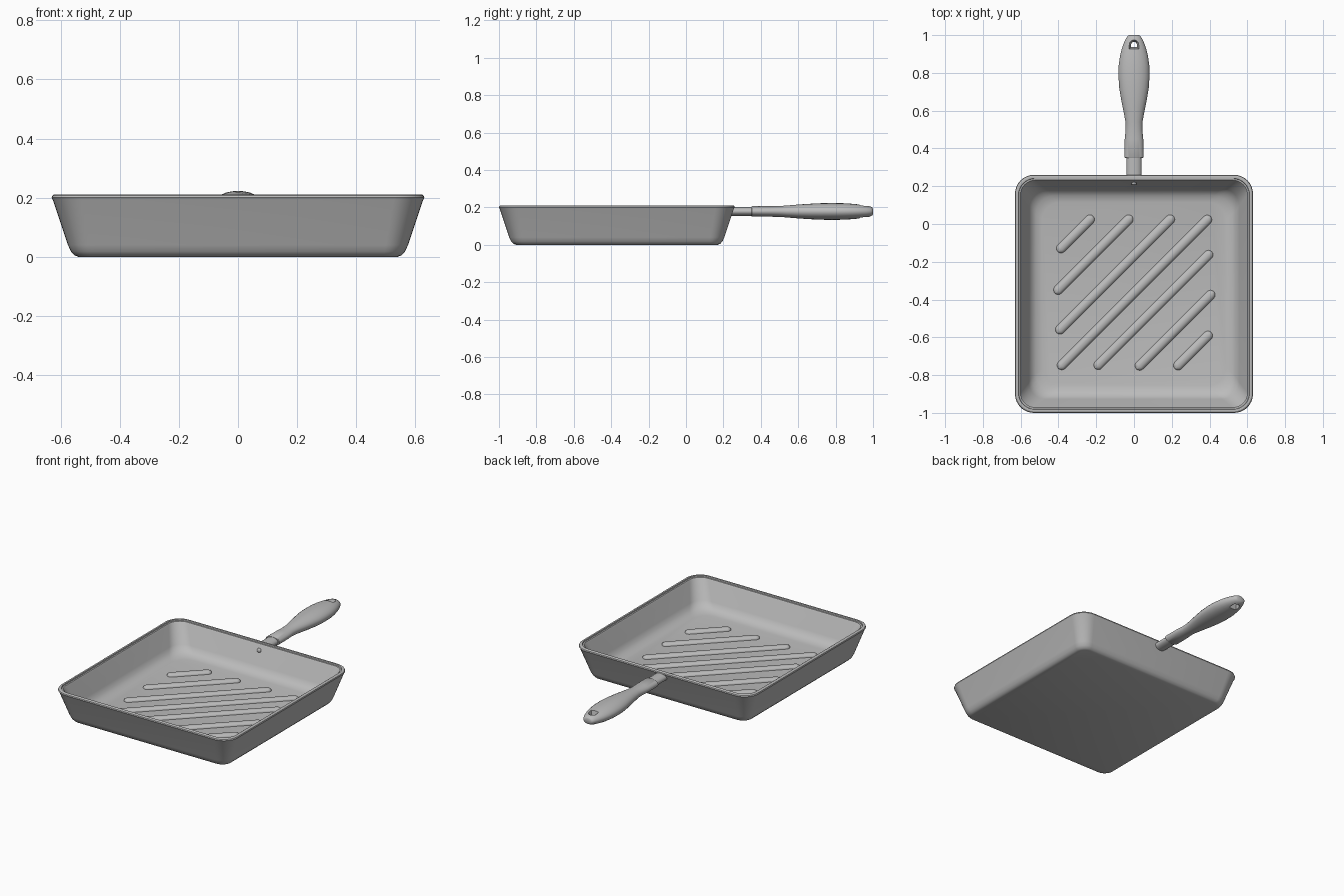
import bpy, bmesh
from math import sin, cos, pi, hypot, radians
from mathutils import Matrix, Vector

cube = bpy.data.objects.get("Cube")
if cube:
    bpy.data.objects.remove(cube)

metal = bpy.data.materials.new("cast_grey")
metal.use_nodes = True
GREY = (0.5, 0.5, 0.5, 1)
metal.diffuse_color = GREY
metal.node_tree.nodes["Principled BSDF"].inputs["Base Color"].default_value = GREY

PAN_Y = -0.37
FLOOR = 0.035
GRIP_Z = 0.178


def loft(name, rings):
    """Skin a list of equal-length rings and cap both ends."""
    bm = bmesh.new()
    loops = [[bm.verts.new(p) for p in ring] for ring in rings]
    n = len(loops[0])
    for a, b in zip(loops, loops[1:]):
        for i in range(n):
            j = (i + 1) % n
            bm.faces.new((a[i], a[j], b[j], b[i]))
    bm.faces.new(loops[0][::-1])
    bm.faces.new(loops[-1])
    bmesh.ops.recalc_face_normals(bm, faces=bm.faces)
    mesh = bpy.data.meshes.new(name)
    bm.to_mesh(mesh)
    bm.free()
    mesh.materials.append(metal)
    obj = bpy.data.objects.new(name, mesh)
    bpy.context.collection.objects.link(obj)
    return obj


def activate(obj):
    bpy.ops.object.select_all(action="DESELECT")
    obj.select_set(True)
    bpy.context.view_layer.objects.active = obj


def smooth(obj, angle=32):
    activate(obj)
    bpy.ops.object.shade_smooth_by_angle(angle=radians(angle))


def rounded_box_ring(hx, hy, r, z, seg=8):
    """Rounded rectangle around the origin."""
    pts = []
    for k, (sx, sy) in enumerate(((1, 1), (-1, 1), (-1, -1), (1, -1))):
        for i in range(seg + 1):
            a = pi / 2 * (k + i / seg)
            pts.append(Vector((sx * (hx - r) + r * cos(a), sy * (hy - r) + r * sin(a), z)))
    return pts


def ellipse_ring(w, h, y, n=24):
    return [Vector((w * cos(2 * pi * i / n), y, GRIP_Z + h * sin(2 * pi * i / n))) for i in range(n)]


# Pan shell: half width, corner radius, height; outside, over the rim, then inside
shell = [
    (0.54, 0.05, 0), (0.553, 0.06, 0.005), (0.565, 0.07, 0.018), (0.575, 0.075, 0.04),
    (0.626, 0.1, 0.192), (0.63, 0.1, 0.2), (0.628, 0.1, 0.207), (0.622, 0.095, 0.211),
    (0.612, 0.088, 0.211), (0.61, 0.086, 0.204), (0.602, 0.08, 0.203), (0.597, 0.08, 0.195),
    (0.557, 0.09, 0.085), (0.542, 0.1, 0.06), (0.52, 0.1, 0.044), (0.487, 0.1, FLOOR),
]
pan = loft("pan_shell", [rounded_box_ring(s, s, r, z) for s, r, z in shell])
pan.location.y = PAN_Y
smooth(pan)

# Diagonal grill ridges, each a low rounded bar between two end centres
ridges = [
    (-0.385, -0.13, -0.235, 0.025), (-0.4, -0.35, -0.03, 0.025),
    (-0.39, -0.56, 0.19, 0.025), (-0.38, -0.75, 0.385, 0.025),
    (-0.185, -0.75, 0.39, -0.16), (0.03, -0.75, 0.405, -0.375),
    (0.235, -0.75, 0.39, -0.59),
]
for i, (x0, y0, x1, y1) in enumerate(ridges):
    half = hypot(x1 - x0, y1 - y0) / 2
    rings = [rounded_box_ring(half + r, r, r, z, 4)
             for r, z in ((0.025, -0.004), (0.025, 0.003), (0.021, 0.01), (0.013, 0.015), (0.004, 0.017))]
    ridge = loft(f"grill_ridge_{i + 1}", rings)
    ridge.matrix_world = (Matrix.Translation(((x0 + x1) / 2, (y0 + y1) / 2, FLOOR))
                          @ Matrix.Rotation(pi / 4, 4, "Z"))
    smooth(ridge, 40)

# Handle stem from the pan wall into the grip
stem = loft("handle_stem", [ellipse_ring(0.04, 0.024, y) for y in (0.235, 0.37)])
smooth(stem)

# Grip: y, half width, half height
grip_profile = [
    (0.35, 0.047, 0.026), (0.353, 0.05, 0.028), (0.45, 0.049, 0.028), (0.5, 0.044, 0.029),
    (0.54, 0.045, 0.032), (0.6, 0.056, 0.037), (0.66, 0.068, 0.041), (0.72, 0.078, 0.044),
    (0.78, 0.082, 0.045), (0.84, 0.081, 0.044), (0.89, 0.074, 0.041), (0.93, 0.064, 0.037),
    (0.965, 0.051, 0.032), (0.985, 0.041, 0.027), (0.996, 0.033, 0.021), (1.0, 0.025, 0.014),
]
grip = loft("handle_grip", [ellipse_ring(w, h, y) for y, w, h in grip_profile])


# Hanging hole: arch-shaped, narrower in the middle
def arch_ring(scale, z):
    pts = [(cos(pi * i / 10), sin(pi * i / 10)) for i in range(11)] + [(-1, -0.9), (1, -0.9)]
    return [Vector((x * 0.025 * scale, 0.95 + y * 0.025 * scale, GRIP_Z + z)) for x, y in pts]


cutter = loft("hole_cutter", [arch_ring(s, z) for s, z in
                              ((1.2, -0.06), (1, -0.03), (0.6, -0.008), (0.6, 0.008), (1, 0.03), (1.2, 0.06))])
cutter.hide_render = True
cut = grip.modifiers.new("hanging_hole", "BOOLEAN")
cut.operation = "DIFFERENCE"
cut.solver = "EXACT"
cut.object = cutter
activate(grip)
bpy.ops.object.modifier_apply(modifier=cut.name)
bpy.data.objects.remove(cutter)
smooth(grip, 35)

# Rivet head on the inside of the back wall
bpy.ops.mesh.primitive_uv_sphere_add(segments=16, ring_count=10, radius=0.014, location=(0, 0.215, 0.168))
rivet = bpy.context.object
rivet.name = "handle_rivet"
rivet.scale.y = 0.7
rivet.data.materials.append(metal)
smooth(rivet, 60)
